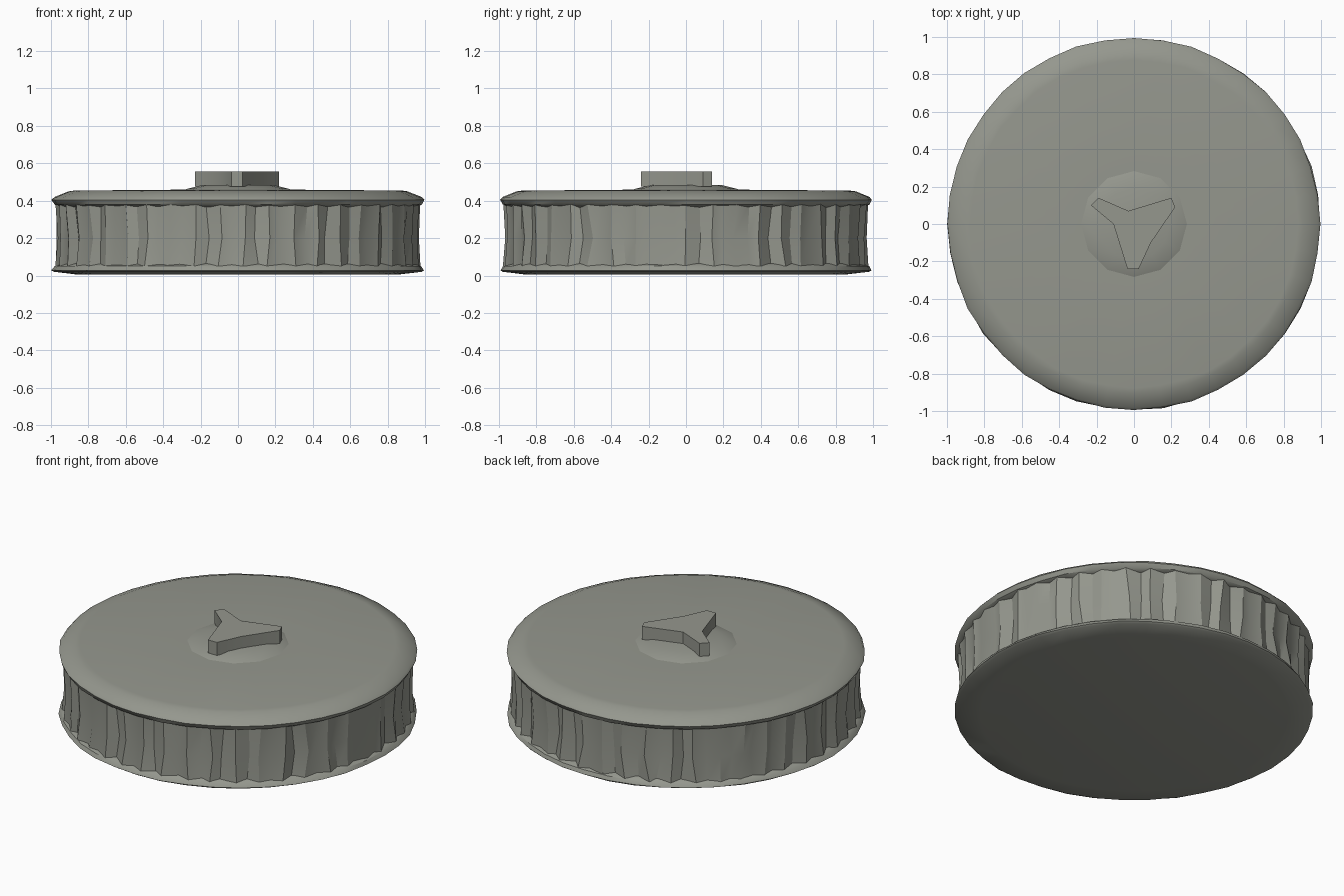
import bpy, bmesh, math, random

if "Cube" in bpy.data.objects:
    bpy.data.objects.remove(bpy.data.objects["Cube"])

random.seed(4)
grey = bpy.data.materials.new("warm_grey_metal")
grey.diffuse_color = (0.30, 0.31, 0.27, 1)
grey.use_nodes = True
grey.node_tree.nodes["Principled BSDF"].inputs["Base Color"].default_value = grey.diffuse_color


def finish(name, bm, angle=35):
    bmesh.ops.recalc_face_normals(bm, faces=bm.faces)
    me = bpy.data.meshes.new(name)
    bm.to_mesh(me)
    bm.free()
    me.materials.append(grey)
    ob = bpy.data.objects.new(name, me)
    bpy.context.collection.objects.link(ob)
    bpy.ops.object.select_all(action='DESELECT')
    ob.select_set(True)
    bpy.context.view_layer.objects.active = ob
    bpy.ops.object.shade_smooth_by_angle(angle=math.radians(angle))
    return ob


def lathe(name, profile, n, jitter=0.0, caps=True, angle=35, flute=0.0):
    """Stack rings of (radius, height); optional worn edges and fluted sides."""
    bm = bmesh.new()
    depth = [-flute * (i % 2) * random.uniform(0.4, 1) for i in range(n)]
    rings = []
    for r, z in profile:
        ring = []
        for i in range(n):
            a = 2 * math.pi * (i + random.uniform(-0.25, 0.25) * (flute > 0)) / n
            rr = r + depth[i] - random.uniform(0, jitter)
            ring.append(bm.verts.new((rr * math.cos(a), rr * math.sin(a), z)))
        rings.append(ring)
    for low, high in zip(rings, rings[1:]):
        for i in range(n):
            j = (i + 1) % n
            bm.faces.new((low[i], low[j], high[j], high[i]))
    if caps:
        bm.faces.new(rings[0])
        bm.faces.new(rings[-1])
    return finish(name, bm, angle)


# Lower flange with its shallow raised base
lathe("lower_flange", [(0.86, 0.005), (0.88, 0.008), (0.985, 0.02), (0.998, 0.028),
                       (0.985, 0.05), (0.955, 0.065)], 40, 0.008)
# Fluted side wall between the flanges
lathe("fluted_wall", [(0.98, 0.05), (0.972, 0.20), (0.98, 0.385)], 90, 0.008,
      caps=False, angle=30, flute=0.03)
# Upper flange and lid
lathe("lid", [(0.955, 0.365), (0.985, 0.38), (0.998, 0.405), (0.985, 0.42),
              (0.91, 0.45), (0.88, 0.454), (0.30, 0.459)], 40, 0.008)
# Low boss under the knob
lathe("knob_boss", [(0.29, 0.456), (0.27, 0.464), (0.19, 0.484)], 12)

# Three-armed knob
outline = [(-0.23, 0.10), (-0.19, 0.14), (-0.03, 0.07), (0.20, 0.14), (0.22, 0.09),
           (0.09, -0.10), (0.025, -0.24), (-0.035, -0.24), (-0.11, 0.0)]
bm = bmesh.new()
base = bm.faces.new([bm.verts.new((x, y, 0.475)) for x, y in outline])
top = bmesh.ops.extrude_face_region(bm, geom=[base])["geom"]
for v in top:
    if isinstance(v, bmesh.types.BMVert):
        v.co.z = 0.555
finish("three_arm_knob", bm)
